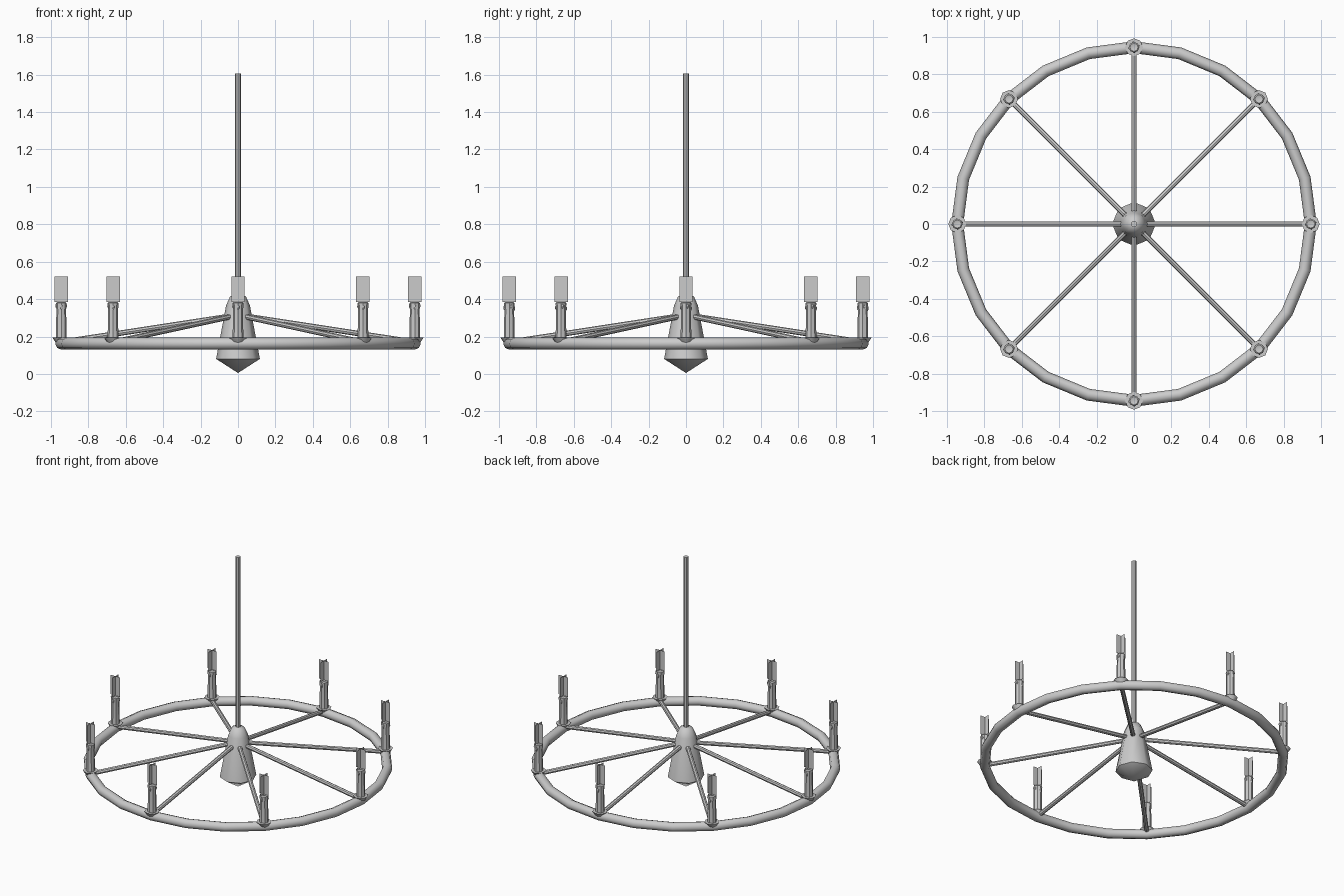
import bpy
import bmesh
from math import cos, sin, pi, radians
from mathutils import Vector

cube = bpy.data.objects.get("Cube")
if cube:
    bpy.data.objects.remove(cube, do_unlink=True)

metal = bpy.data.materials.new("plain grey")
metal.use_nodes = True
GREY = (0.6, 0.6, 0.6, 1)
metal.diffuse_color = GREY
metal.node_tree.nodes["Principled BSDF"].inputs["Base Color"].default_value = GREY

RING_R, RING_Z, ARMS = 0.945, 0.162, 8


def finish(name, bm, angle=40):
    bmesh.ops.recalc_face_normals(bm, faces=bm.faces)
    mesh = bpy.data.meshes.new(name)
    bm.to_mesh(mesh)
    bm.free()
    mesh.materials.append(metal)
    obj = bpy.data.objects.new(name, mesh)
    bpy.context.collection.objects.link(obj)
    bpy.ops.object.select_all(action="DESELECT")
    obj.select_set(True)
    bpy.context.view_layer.objects.active = obj
    if angle:
        bpy.ops.object.shade_smooth_by_angle(angle=radians(angle))
    return obj


def lathe(name, profile, sides, centre=(0, 0), closed=False, angle=40):
    """Turn (radius, z) points round a vertical axis."""
    bm = bmesh.new()
    rings = []
    for r, z in profile:
        count = 1 if r == 0 else sides
        rings.append([bm.verts.new((centre[0] + r * cos(2 * pi * i / sides),
                                    centre[1] + r * sin(2 * pi * i / sides), z))
                      for i in range(count)])
    pairs = list(zip(rings, rings[1:]))
    if closed:
        pairs.append((rings[-1], rings[0]))
    for a, b in pairs:
        for i in range(sides):
            j = (i + 1) % sides
            corners = [a[i % len(a)], a[j % len(a)], b[j % len(b)], b[i % len(b)]]
            bm.faces.new(list(dict.fromkeys(corners)))
    return finish(name, bm, angle)


def rod(name, start, end, radius, sides=8):
    start, end = Vector(start), Vector(end)
    axis = end - start
    bm = bmesh.new()
    bmesh.ops.create_cone(bm, cap_ends=True, segments=sides, radius1=radius,
                          radius2=radius, depth=axis.length)
    bm.transform(axis.to_track_quat("Z", "Y").to_matrix().to_4x4())
    bmesh.ops.translate(bm, verts=bm.verts, vec=(start + end) / 2)
    return finish(name, bm)


def flame_cards(name, x, y):
    """Two crossed upright cards."""
    bm = bmesh.new()
    w, low, high = 0.036, 0.385, 0.52
    for dx, dy in ((w, 0), (0, w)):
        bm.faces.new([bm.verts.new(p) for p in (
            (x - dx, y - dy, low), (x + dx, y + dy, low),
            (x + dx, y + dy, high), (x - dx, y - dy, high))])
    return finish(name, bm, 0)


def drips(name, x, y):
    """Small wax beads under the candle rim."""
    bm = bmesh.new()
    for turn, z in ((0.3, 0.362), (1.7, 0.35), (3.3, 0.365), (4.8, 0.355)):
        bead = bmesh.ops.create_icosphere(bm, subdivisions=1, radius=0.006)["verts"]
        bmesh.ops.scale(bm, verts=bead, vec=(1, 1, 2.5))
        bmesh.ops.translate(bm, verts=bead,
                            vec=(x + 0.026 * cos(turn), y + 0.026 * sin(turn), z))
    return finish(name, bm)


# Hoop
lathe("hoop", [(RING_R + 0.032 * cos(2 * pi * k / 8), RING_Z + 0.032 * sin(2 * pi * k / 8))
               for k in range(8)], 24, closed=True, angle=60)

# Central hub and hanging pole
lathe("hub", [(0, 0.005), (0.117, 0.08), (0.064, 0.365), (0.042, 0.415), (0, 0.43)], 8, angle=50)
rod("pole", (0, 0, 0.4), (0, 0, 1.605), 0.017)

# Spokes and candles round the hoop
for n in range(ARMS):
    a = 2 * pi * n / ARMS
    c, s = cos(a), sin(a)
    x, y = RING_R * c, RING_R * s
    rod(f"spoke_{n + 1}", (0.05 * c, 0.05 * s, 0.307), (0.93 * c, 0.93 * s, 0.172), 0.0145)
    lathe(f"candle_cup_{n + 1}", [(0, 0.152), (0.02, 0.152), (0.048, 0.195), (0, 0.195)],
          8, (x, y))
    lathe(f"candle_{n + 1}", [(0.029, 0.19), (0.026, 0.34), (0.029, 0.378),
                              (0.022, 0.385), (0, 0.378)], 8, (x, y))
    drips(f"wax_drips_{n + 1}", x, y)
    flame_cards(f"flame_{n + 1}", x, y)
